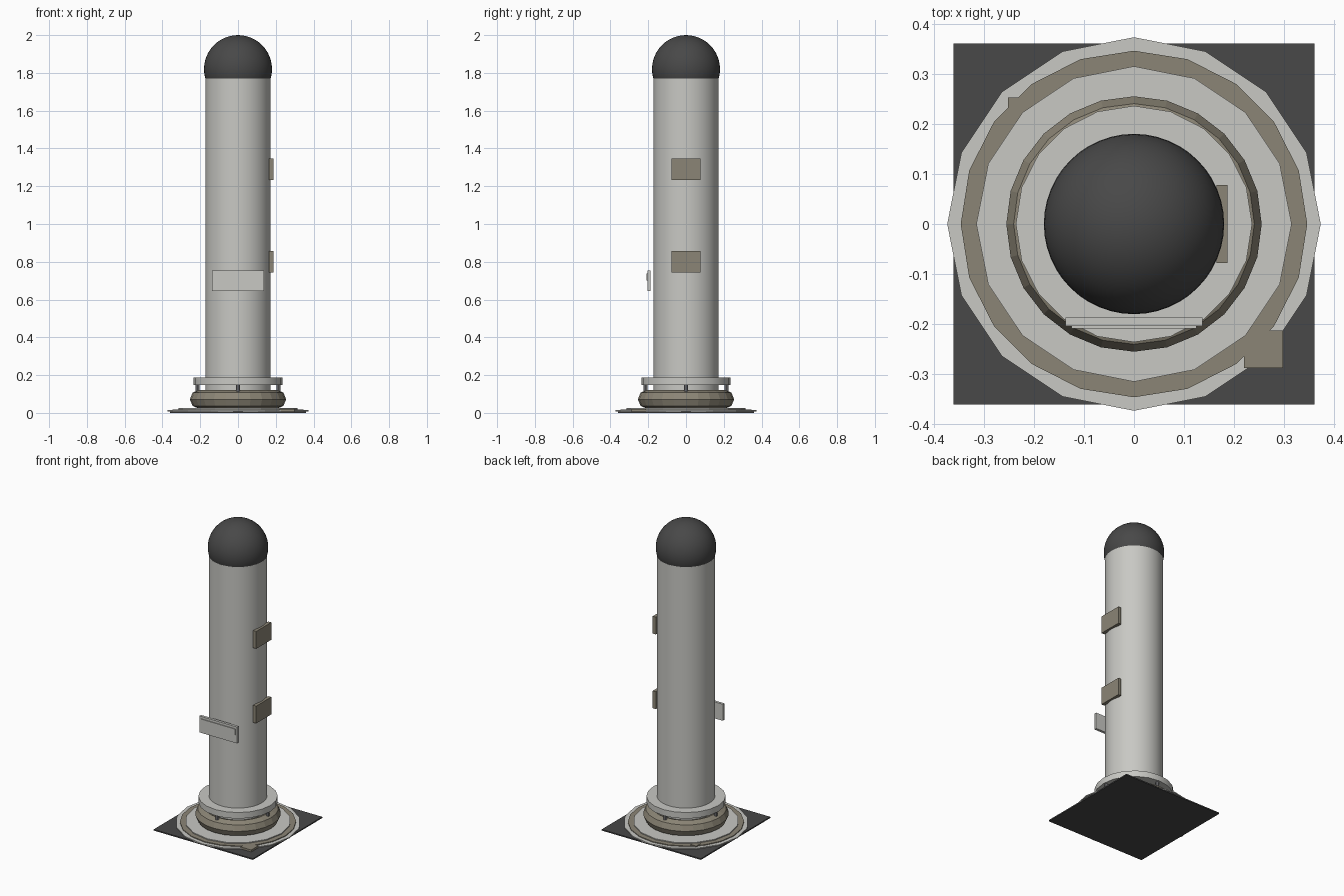
import bpy
import math

old = bpy.data.objects.get("Cube")
if old:
    bpy.data.objects.remove(old, do_unlink=True)


def material(name, rgb):
    m = bpy.data.materials.new(name)
    m.use_nodes = True
    m.diffuse_color = (*rgb, 1)
    m.node_tree.nodes["Principled BSDF"].inputs["Base Color"].default_value = (*rgb, 1)
    return m


LIGHT = material("light grey", (0.58, 0.58, 0.55))
BROWN = material("dull brown", (0.26, 0.235, 0.18))
DARK = material("charcoal", (0.065, 0.065, 0.065))
STEEL = material("steel grey", (0.22, 0.22, 0.23))


def finish(name, mat, smooth):
    ob = bpy.context.object
    ob.name = name
    ob.data.materials.append(mat)
    if smooth:
        bpy.ops.object.shade_smooth_by_angle(angle=math.radians(30))
    return ob


def disc(name, mat, radius, z0, z1, sides, smooth=False, x=0, y=0):
    bpy.ops.mesh.primitive_cylinder_add(vertices=sides, radius=radius, depth=z1 - z0,
                                        location=(x, y, (z0 + z1) / 2))
    return finish(name, mat, smooth)


def box(name, mat, xs, ys, zs):
    spans = (xs, ys, zs)
    bpy.ops.mesh.primitive_cube_add(size=1, location=[(a + b) / 2 for a, b in spans])
    bpy.context.object.scale = [b - a for a, b in spans]
    bpy.ops.object.transform_apply(location=False, rotation=False, scale=True)
    return finish(name, mat, False)


# Ground plate and stacked low-poly discs
box("base_plate", DARK, (-0.36, 0.36), (-0.36, 0.36), (0, 0.008))
disc("outer_disc", LIGHT, 0.373, 0.008, 0.014, 16)
disc("brown_disc", BROWN, 0.346, 0.014, 0.019, 20)
disc("inner_disc", LIGHT, 0.315, 0.019, 0.025, 16)

# Small blocks on the base
box("front_block", BROWN, (0.22, 0.298), (-0.288, -0.213), (0.008, 0.021))
box("back_block", BROWN, (-0.252, -0.21), (0.21, 0.253), (0.008, 0.021))

# Cushion ring with four bolts under the flange
bpy.ops.mesh.primitive_torus_add(major_segments=24, minor_segments=8, major_radius=0.205,
                                 minor_radius=0.05, location=(0, 0, 0.072))
finish("cushion_ring", BROWN, False)
for i in range(4):
    a = i * math.pi / 2
    disc("bolt", STEEL, 0.011, 0.1, 0.15, 8, True, 0.215 * math.cos(a), 0.215 * math.sin(a))

# Column, flange and domed cap
disc("flange", LIGHT, 0.236, 0.147, 0.187, 20, True)
disc("column", LIGHT, 0.173, 0.025, 1.77, 48, True)
bpy.ops.mesh.primitive_uv_sphere_add(segments=48, ring_count=24, radius=0.18,
                                     location=(0, 0, 1.82))
finish("dome_cap", DARK, True)

# Side hatches
for z in (0.742, 1.232):
    box("side_hatch", BROWN, (0.165, 0.187), (-0.078, 0.078), (z, z + 0.114))

# Front plate with raised bar
box("front_plate", LIGHT, (-0.137, 0.137), (-0.204, -0.187), (0.645, 0.753))
box("front_bar", LIGHT, (-0.125, 0.125), (-0.209, -0.2), (0.7, 0.738))
